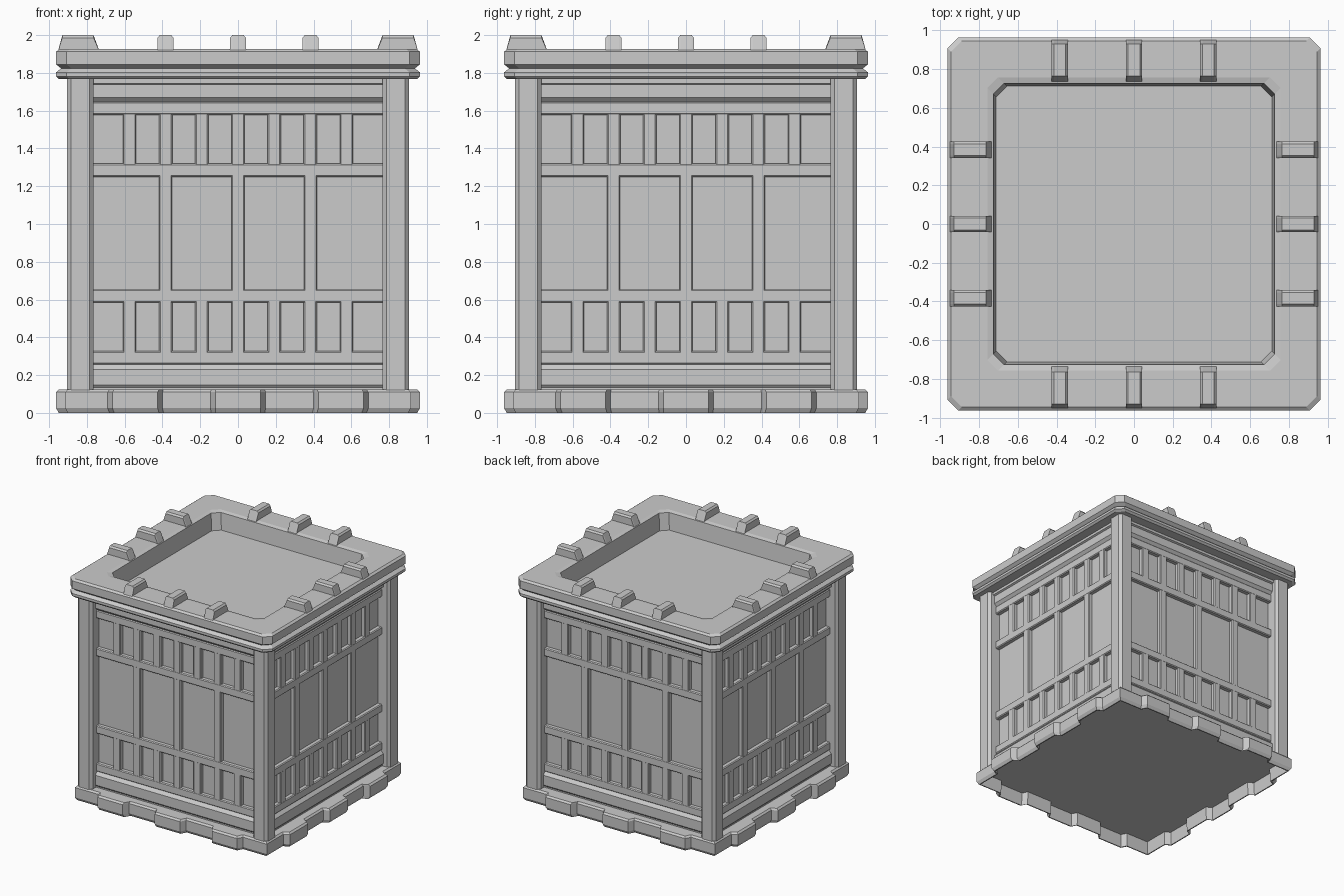
import bpy, bmesh
from math import pi
from mathutils import Matrix, Vector

if "Cube" in bpy.data.objects:
    bpy.data.objects.remove(bpy.data.objects["Cube"])

PANEL, RAIL, TRIM = .798, .835, .85   # depths of wall panel, rails and trims


def finish(bm, name):
    bmesh.ops.recalc_face_normals(bm, faces=bm.faces)
    me = bpy.data.meshes.new(name)
    bm.to_mesh(me)
    bm.free()
    ob = bpy.data.objects.new(name, me)
    bpy.context.collection.objects.link(ob)
    return ob


def loft(bm, rings):
    """Skin a stack of equal-length point rings and cap both ends."""
    vs = [[bm.verts.new(p) for p in r] for r in rings]
    n = len(vs[0])
    for a, b in zip(vs, vs[1:]):
        for i in range(n):
            j = (i + 1) % n
            bm.faces.new((a[i], a[j], b[j], b[i]))
    bm.faces.new(vs[0][::-1])
    bm.faces.new(vs[-1])


def octagon(h, c, z, cx=0, cy=0):
    """Square ring of half-width h with corners cut by c."""
    k = h - c
    pts = [(-k, -h), (k, -h), (h, -k), (h, k), (k, h), (-k, h), (-h, k), (-h, -k)]
    return [(cx + x, cy + y, z) for x, y in pts]


def box(bm, x0, x1, y0, y1, z0, z1, bev):
    m = Matrix.Translation(((x0 + x1) / 2, (y0 + y1) / 2, (z0 + z1) / 2)) \
        @ Matrix.Diagonal((x1 - x0, y1 - y0, z1 - z0, 1))
    vs = bmesh.ops.create_cube(bm, size=1, matrix=m)["verts"]
    edges = list({e for v in vs for e in v.link_edges})
    bmesh.ops.bevel(bm, geom=edges, offset=bev, segments=1, affect='EDGES')


def four_sides(bm):
    """Repeat the front-side geometry around all four sides."""
    src = bm.verts[:] + bm.edges[:] + bm.faces[:]
    for k in (1, 2, 3):
        d = bmesh.ops.duplicate(bm, geom=src)["geom"]
        bmesh.ops.rotate(bm, verts=[g for g in d if isinstance(g, bmesh.types.BMVert)],
                         cent=(0, 0, 0), matrix=Matrix.Rotation(k * pi / 2, 3, 'Z'))


# Base tray with three teeth per side, hollow underneath
half = [(-.915, -.915), (-.69, -.915), (-.665, -.963), (-.425, -.963),
        (-.4, -.915), (-.145, -.915), (-.12, -.963)]
side = half + [(-x, y) for x, y in half[:0:-1]]
outline = [Matrix.Rotation(k * pi / 2, 2) @ Vector(p) for k in range(4) for p in side]
bm = bmesh.new()
loft(bm, [[(p.x * s, p.y * s, z) for p in outline]
          for s, z in ((.97, .115), (.975, 0), (.985, 0), (1, .025), (1, .11), (.985, .124))])
finish(bm, "base_tray")

# Inner core: the recessed panel surface
bm = bmesh.new()
loft(bm, [octagon(PANEL, .005, z) for z in (.12, 1.77)])
finish(bm, "core_wall")

# Corner columns
bm = bmesh.new()
for sx in (-1, 1):
    for sy in (-1, 1):
        loft(bm, [octagon(.07, .022, z, sx * .835, sy * .835) for z in (.12, 1.775)])
finish(bm, "corner_columns")

# Horizontal rails
bm = bmesh.new()
for z in (.292, .619, 1.285, 1.612):
    box(bm, -.785, .785, -RAIL, -.75, z - .035, z + .035, .007)
four_sides(bm)
finish(bm, "rails")

# Upright bars: close rows at top and bottom, wide row in the middle
bm = bmesh.new()
for z0, z1, step, n in ((.31, .6, .1915, 3), (.63, 1.27, .384, 1), (1.3, 1.6, .1915, 3)):
    for i in range(-n, n + 1):
        box(bm, i * step - .035, i * step + .035, -RAIL + .001, -.75, z0, z1, .007)
four_sides(bm)
finish(bm, "upright_bars")

# Skirt and cornice trims
bm = bmesh.new()
t = TRIM
for prof in ([(.76, .12), (t - .01, .12), (t - .01, .135), (t, .147), (t, .23), (t - .025, .258), (.76, .258)],
             [(.76, 1.643), (t - .025, 1.643), (t, 1.67), (t, 1.738), (t + .015, 1.745), (t + .015, 1.77), (.76, 1.77)]):
    loft(bm, [[(x, -y, z) for y, z in prof] for x in (-.785, .785)])
four_sides(bm)
finish(bm, "trims")

# Top rim with grooved edge and sunken floor
bm = bmesh.new()
rim = [(.947, 1.767), (.963, 1.782), (.963, 1.803), (.937, 1.824), (.963, 1.845),
       (.963, 1.912), (.945, 1.926), (.758, 1.926), (.727, 1.918), (.712, 1.775)]
loft(bm, [octagon(h, .055, z) for h, z in rim])
finish(bm, "top_rim")

# Raised lugs across the rim
bm = bmesh.new()
lug = [(.953, 1.915), (.93, 2), (.765, 2), (.728, 1.9), (.76, 1.89), (.94, 1.89)]
for cx in (-.384, 0, .384):
    rings = []
    for x, k in ((-.042, 0), (-.03, 1), (.03, 1), (.042, 0)):
        rings.append([(cx + x, -y, z - (.014 if z > 1.95 and not k else 0)) for y, z in lug])
    loft(bm, rings)
four_sides(bm)
finish(bm, "rim_lugs")
